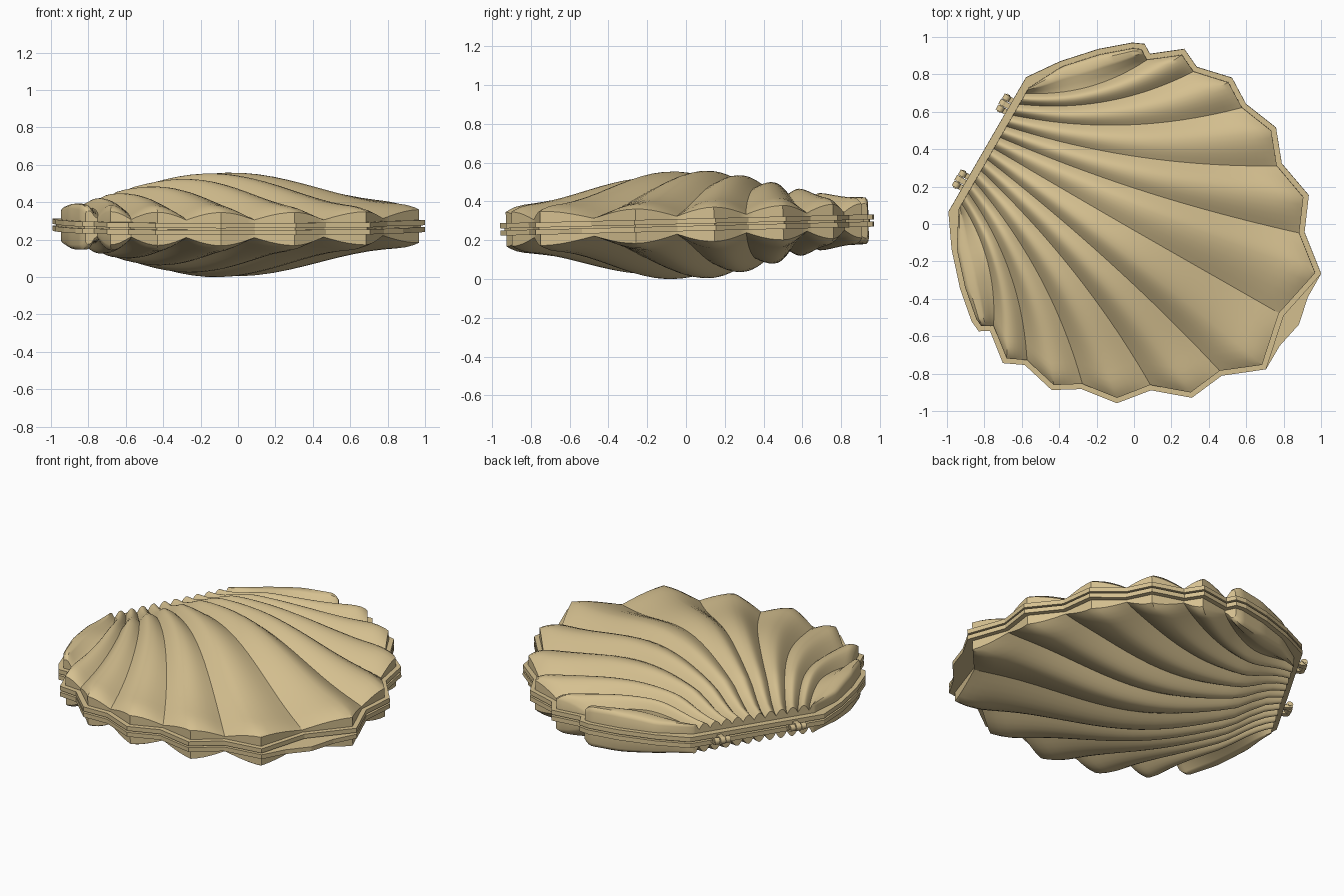
import bpy, bmesh, math
from mathutils import Matrix, Vector

if "Cube" in bpy.data.objects:
    bpy.data.objects.remove(bpy.data.objects["Cube"])

# local frame: u runs from hinge to opening edge, v runs along the hinge
PLACE = (Matrix.Translation((0, 0, 0.2825)) @ Matrix.Rotation(0.024, 4, 'X')
         @ Matrix.Translation((-0.785, 0.425, 0)) @ Matrix.Rotation(math.radians(-30), 4, 'Z'))
HALF = [(0, .415), (.115, .58), (.26, .74), (.40, .86), (.46, .887), (.511, .855),
        (.657, .97), (.763, .92), (.955, .964), (1.09, .88), (1.292, .851),
        (1.415, .70), (1.625, .625), (1.704, .443), (1.892, .295)]

tan = bpy.data.materials.new("warm_tan")
tan.diffuse_color = (0.67, 0.53, 0.28, 1)
tan.use_nodes = True
tan.node_tree.nodes["Principled BSDF"].inputs["Base Color"].default_value = tan.diffuse_color


def finish(name, bm, smooth=None):
    me = bpy.data.meshes.new(name)
    bm.transform(PLACE)
    bm.to_mesh(me)
    bm.free()
    ob = bpy.data.objects.new(name, me)
    bpy.context.collection.objects.link(ob)
    me.materials.append(tan)
    if smooth:
        bpy.ops.object.select_all(action='DESELECT')
        ob.select_set(True)
        bpy.context.view_layer.objects.active = ob
        bpy.ops.object.shade_smooth_by_angle(angle=math.radians(smooth))
    return ob


def full_outline(centre):
    return HALF + centre + [(u, -v) for u, v in reversed(HALF)]


def inset(pts, d):
    out, n = [], len(pts)
    for i in range(n):
        a, p, b = (Vector(pts[k % n]) for k in (i - 1, i, i + 1))
        e1, e2 = (p - a).normalized(), (b - p).normalized()
        n1, n2 = Vector((e1.y, -e1.x)), Vector((e2.y, -e2.x))
        out.append(p + (n1 + n2) * d / max(0.5, 1 + n1.dot(n2)))
    return out


TOP = full_outline([(1.83, 0)])
BOTTOM = full_outline([(1.893, .15), (1.925, 0), (1.893, -.15)])
IN = inset(TOP, 0.028)
WING = [Vector((.04, .375))] + IN[1:5]
ENDS = IN[4:16]           # wing tip, then valley / ridge ... centre valley


def wing_path(t):
    lens = [(b - a).length for a, b in zip(WING, WING[1:])]
    d = t * sum(lens)
    for a, b, l in zip(WING, WING[1:], lens):
        if d <= l + 1e-6:
            return a.lerp(b, d / l)
        d -= l
    return WING[-1].copy()


def rib_path(i, t):
    if i == 0:
        return wing_path(t)
    s, e = Vector((.04, .375 * (1 - i / 11))), ENDS[i]
    ch = e - s
    bend = min(0.32, 0.4 * math.atan2(ch.y, ch.x))
    c = (s + e) / 2 + Vector((ch.y, -ch.x)) * 0.5 * math.tan(bend)
    return s * (1 - t) ** 2 + c * 2 * t * (1 - t) + e * t * t


def height(p, t, k):
    # cosine dome, dropped towards the hinge, grooved by k (0 valley, 1 ridge)
    r = min(1, math.hypot((p.x - .83) / 1.0, p.y / .94))
    dome = .12 + .163 * (1 + math.cos(math.pi * r)) / 2
    f = min(1, max(0, (p.x - .04) / .3))
    f = f * f * (3 - 2 * f)
    dome = .088 + (dome - .088) * f
    h = dome - (.036 + .03 * t * t) * (1 - k)
    if t > .9:
        h -= .35 * (h - .03) * ((t - .9) / .1) ** 3
    return h


ROWS = [i / 20 for i in range(19)] + [.93, .96, .985, 1]


def half_columns():
    # (rib index, blend to next rib, ridge factor)
    cols = [(0, 0, .55), (0, .05, .85), (0, .14, 1), (0, .4, .97), (0, .5, .85), (0, .75, .3)]
    for i in range(1, 11):
        for q in range(5):
            x = q / 5
            k = math.sin(math.pi / 2 * (x if i % 2 else 1 - x))
            cols.append((i, x, k))
    return cols + [(10, 1, 0)]


def shell(name, sz):
    bm = bmesh.new()
    for sv in (1, -1):
        grid = []
        for i, x, k in half_columns():
            col = []
            for t in ROWS:
                p = rib_path(i, t).lerp(rib_path(i + 1, t), x)
                col.append(bm.verts.new((p.x, sv * p.y, sz * height(p, t, k))))
            grid.append(col)
        for a, b in zip(grid, grid[1:]):
            for j in range(len(ROWS) - 1):
                bm.faces.new((a[j], a[j + 1], b[j + 1], b[j]))
    bmesh.ops.remove_doubles(bm, verts=bm.verts, dist=1e-5)
    # wall down to the rim
    edges = [e for e in bm.edges if e.is_boundary]
    ext = bmesh.ops.extrude_edge_only(bm, edges=edges)
    for v in ext['geom']:
        if isinstance(v, bmesh.types.BMVert):
            v.co.z = sz * .024
    bmesh.ops.recalc_face_normals(bm, faces=bm.faces)
    crown = max(bm.faces, key=lambda f: sz * f.calc_center_median().z)
    crown.normal_update()
    if crown.normal.z * sz < 0:
        bmesh.ops.reverse_faces(bm, faces=bm.faces)
    finish(name, bm, 32)


def slab(name, pts, z0, z1):
    bm = bmesh.new()
    f = bm.faces.new([bm.verts.new((p[0], p[1], z0)) for p in pts])
    ext = bmesh.ops.extrude_face_region(bm, geom=[f])
    for v in ext['geom']:
        if isinstance(v, bmesh.types.BMVert):
            v.co.z = z1
    bmesh.ops.recalc_face_normals(bm, faces=bm.faces)
    finish(name, bm)


# two ribbed shells
shell("upper_shell", 1)
shell("lower_shell", -1)

# rims, the lower one with a thumb tab, and a recessed seam between them
slab("upper_rim", TOP, .005, .032)
slab("lower_rim", BOTTOM, -.032, -.005)
slab("rim_seam", inset(TOP, .02), -.005, .005)

# hinges: three knuckles and leaves against the rims
for side, sv in (("left", -1), ("right", 1)):
    bm = bmesh.new()
    for dv, rad in ((-.034, .02), (0, .023), (.034, .02)):
        m = Matrix.Translation((-.035, sv * .235 + dv, 0)) @ Matrix.Rotation(math.pi / 2, 4, 'X')
        bmesh.ops.create_cone(bm, cap_ends=True, segments=12, radius1=rad, radius2=rad,
                              depth=.03, matrix=m)
        m = Matrix.Translation((-.014, sv * .235 + dv, .012 if dv == 0 else -.012))
        bmesh.ops.create_cube(bm, size=1, matrix=m @ Matrix.Diagonal((.04, .03, .018, 1)))
    m = Matrix.Translation((-.035, sv * .235, 0)) @ Matrix.Rotation(math.pi / 2, 4, 'X')
    bmesh.ops.create_cone(bm, cap_ends=True, segments=12, radius1=.01, radius2=.01,
                          depth=.108, matrix=m)
    finish(side + "_hinge", bm, 35)

# rest exactly on the ground
low = min(v.co.z for o in bpy.data.objects for v in o.data.vertices)
for o in bpy.data.objects:
    o.data.transform(Matrix.Translation((0, 0, -low)))
